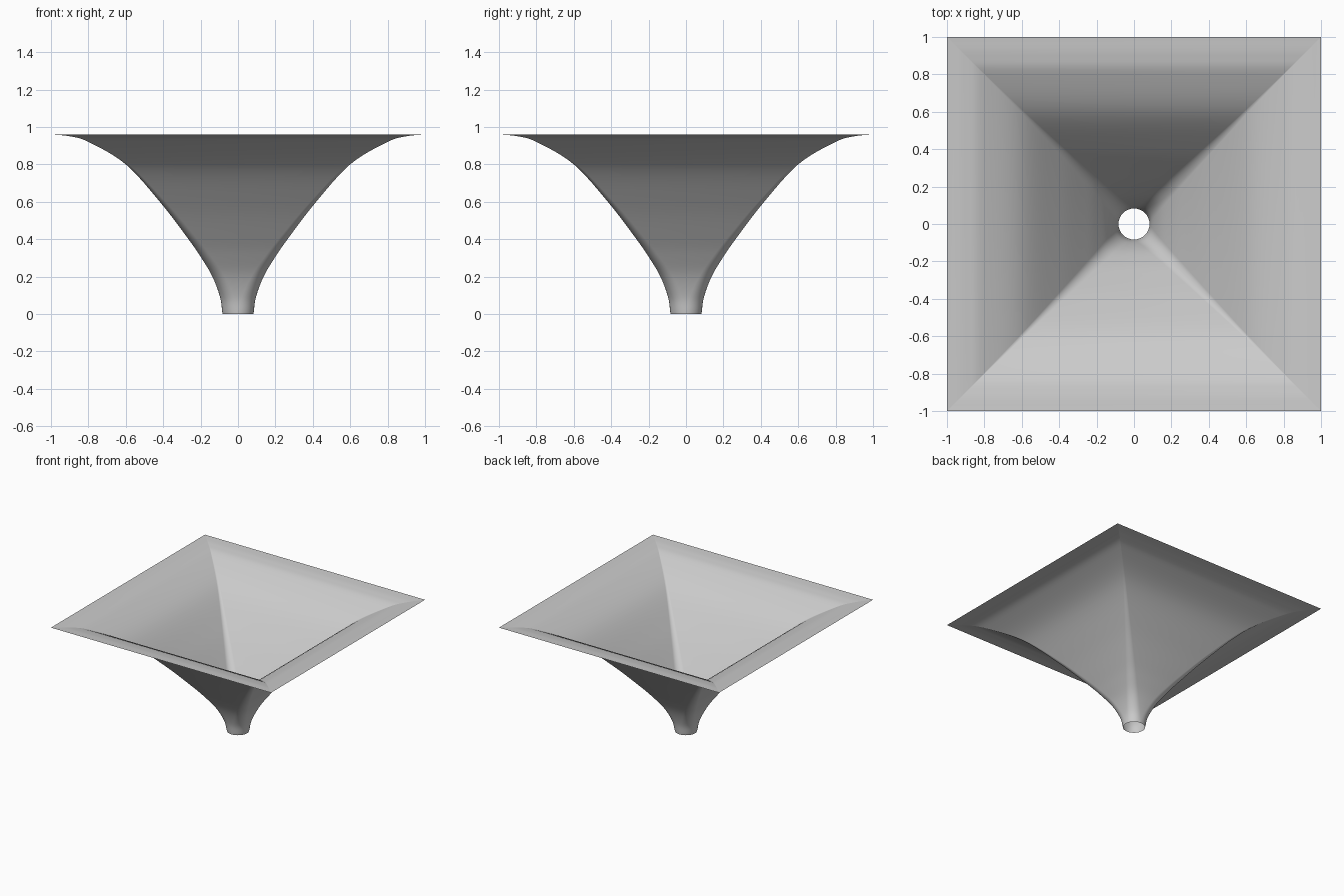
import bpy
import bmesh
import math
from mathutils import Vector

if "Cube" in bpy.data.objects:
    bpy.data.objects.remove(bpy.data.objects["Cube"], do_unlink=True)

HEIGHT = 0.96
NECK = 0.083
ARC_STEPS = 8
SPAN_STEPS = 6

# Half width and height along the flared wall
PROFILE = [Vector(p) for p in (
    (NECK, 0), (0.096, 0.09), (0.137, 0.2), (0.196, 0.3), (0.265, 0.4),
    (0.41, 0.59), (0.6, 0.8), (0.8, 0.92), (0.9, 0.95), (1, HEIGHT))]


def smooth_path(points, steps):
    """Pass a smooth curve through the profile points."""
    ends = [2 * points[0] - points[1]] + points + [2 * points[-1] - points[-2]]
    path = []
    for a, b, c, d in zip(ends, ends[1:], ends[2:], ends[3:]):
        for i in range(steps):
            t = i / steps
            path.append(b + (c - a) * t / 2
                        + (2 * a - 5 * b + 4 * c - d) * t ** 2 / 2
                        + (3 * b - a - 3 * c + d) * t ** 3 / 2)
    return path + [points[-1]]


def rounded_square(half, radius, z):
    """Outline of a square whose corners are quarter circles."""
    outline = []
    for quarter in range(4):
        start = quarter * math.pi / 2
        diagonal = start + math.pi / 4
        reach = (half - radius) * math.sqrt(2)
        for i in range(ARC_STEPS + 1):
            angle = start + math.pi / 2 * i / ARC_STEPS
            outline.append((reach * math.cos(diagonal) + radius * math.cos(angle),
                            reach * math.sin(diagonal) + radius * math.sin(angle), z))
    return outline


# Sheet lofted from the round neck to the square rim
bm = bmesh.new()
rings = []
for half, z in smooth_path(PROFILE, SPAN_STEPS):
    radius = max(NECK * (1 - z / HEIGHT), 0.002)
    rings.append([bm.verts.new(p) for p in rounded_square(half, radius, z)])
for low, high in zip(rings, rings[1:]):
    for i in range(len(low)):
        j = (i + 1) % len(low)
        bm.faces.new((low[i], low[j], high[j], high[i]))
bmesh.ops.remove_doubles(bm, verts=bm.verts, dist=0.00001)

mesh = bpy.data.meshes.new("funnel")
bm.to_mesh(mesh)
bm.free()
funnel = bpy.data.objects.new("funnel", mesh)
bpy.context.collection.objects.link(funnel)

# Plain grey
grey = bpy.data.materials.new("light_grey")
grey.use_nodes = True
color = (0.6, 0.6, 0.6, 1)
grey.diffuse_color = color
grey.node_tree.nodes["Principled BSDF"].inputs["Base Color"].default_value = color
mesh.materials.append(grey)

bpy.ops.object.select_all(action="DESELECT")
funnel.select_set(True)
bpy.context.view_layer.objects.active = funnel
bpy.ops.object.shade_smooth_by_angle(angle=math.radians(40))
